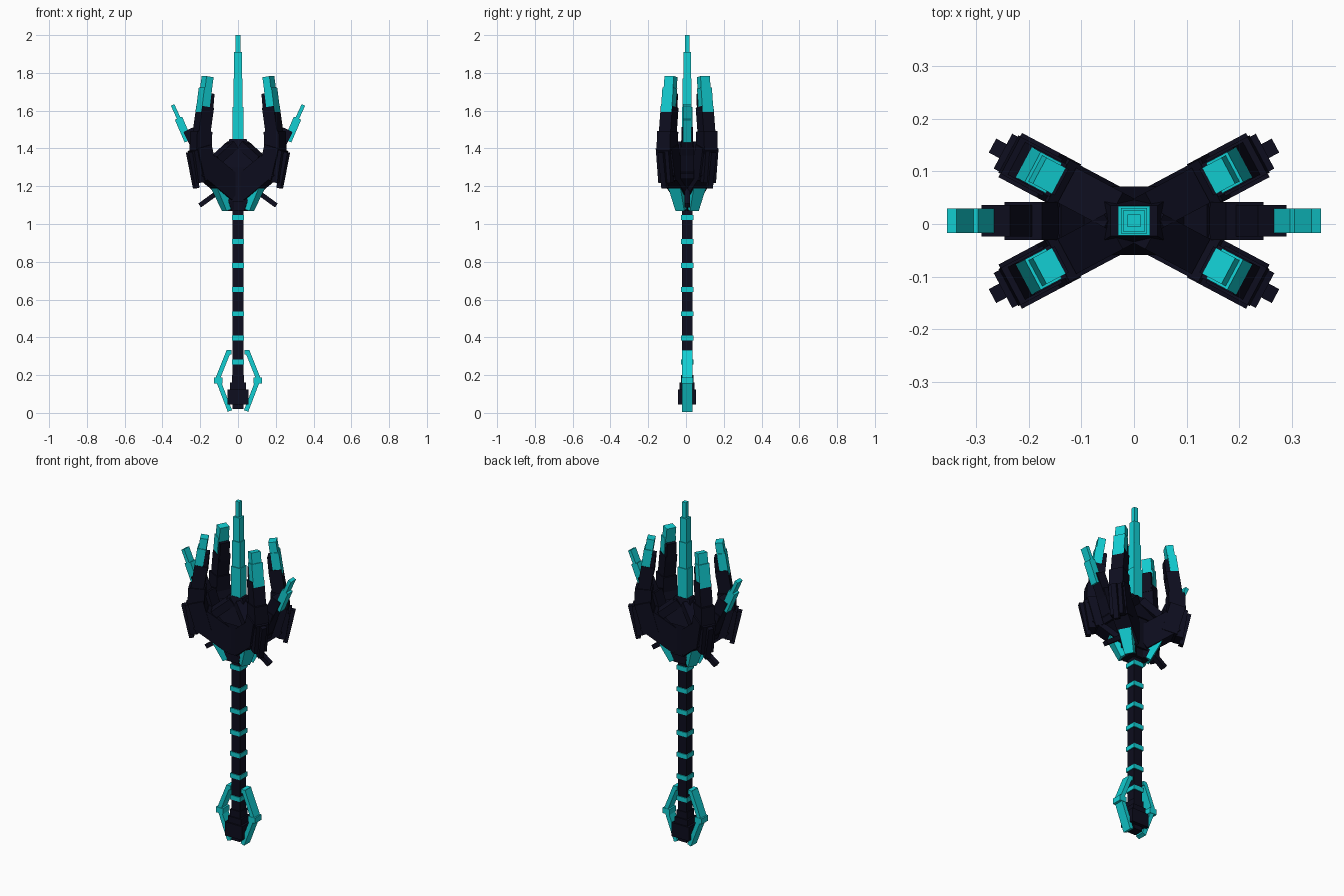
import bpy
from math import radians
from mathutils import Matrix, Vector

if "Cube" in bpy.data.objects:
    bpy.data.objects.remove(bpy.data.objects["Cube"])

AXIS_Y = 0.006  # the staff axis sits slightly behind the centre


def material(name, rgb):
    m = bpy.data.materials.new(name)
    m.use_nodes = True
    m.diffuse_color = (*rgb, 1)
    bsdf = m.node_tree.nodes["Principled BSDF"]
    bsdf.inputs["Base Color"].default_value = (*rgb, 1)
    bsdf.inputs["Roughness"].default_value = 0.7
    return m


DARK = material("dark navy", (0.004, 0.004, 0.013))
CYAN = material("bright cyan", (0.006, 0.62, 0.65))


def beam(name, start, end, width, thick, mat, angle=0, taper=1.0):
    """Box from start to end, given as (radius, height), turned about the axis."""
    a, b = Vector((start[0], 0, start[1])), Vector((end[0], 0, end[1]))
    along = (b - a).normalized()
    side = Vector((0, 1, 0))
    across = side.cross(along)
    turn = Matrix.Rotation(radians(angle), 4, "Z")
    verts = []
    for p, k in ((a, 1.0), (b, taper)):
        for s, t in ((-1, -1), (1, -1), (1, 1), (-1, 1)):
            v = turn @ (p + side * (s * width * k / 2) + across * (t * thick * k / 2))
            verts.append(v + Vector((0, AXIS_Y, 0)))
    faces = [(3, 2, 1, 0), (4, 5, 6, 7)]
    faces += [(i, (i + 1) % 4, (i + 1) % 4 + 4, i + 4) for i in range(4)]
    mesh = bpy.data.meshes.new(name)
    mesh.from_pydata(verts, [], faces)
    mesh.materials.append(mat)
    mesh.validate()
    ob = bpy.data.objects.new(name, mesh)
    bpy.context.collection.objects.link(ob)
    return ob


def post(name, z0, z1, x_size, y_size, mat, taper=1.0):
    """Upright block on the staff axis."""
    return beam(name, (0, z0), (0, z1), y_size, x_size, mat, taper=taper)


# Shaft and its glowing bands
post("shaft", 0.02, 1.1, 0.056, 0.056, DARK)
for i in range(7):
    z = 0.27 + i * 0.1275
    post("shaft_band", z - 0.013, z + 0.013, 0.066, 0.066, CYAN)

# Stepped pommel
post("pommel_base", 0.045, 0.125, 0.112, 0.096, DARK)
post("pommel_middle", 0.12, 0.16, 0.085, 0.08, DARK)
post("pommel_top", 0.155, 0.2, 0.066, 0.066, DARK)

# Angular loop around the pommel
for angle in (0, 180):
    beam("loop_upper", (0.05, 0.325), (0.108, 0.18), 0.055, 0.024, CYAN, angle)
    beam("loop_lower", (0.108, 0.18), (0.043, 0.01), 0.055, 0.024, CYAN, angle)
    beam("loop_corner", (0.104, 0.155), (0.104, 0.187), 0.06, 0.045, CYAN, angle)
    beam("loop_clasp", (0.035, 0.32), (0.06, 0.32), 0.055, 0.024, CYAN, angle)

# Head core
post("head_collar", 1.07, 1.13, 0.12, 0.09, DARK)
post("head_core", 1.12, 1.32, 0.17, 0.115, DARK)
post("head_crown", 1.3, 1.45, 0.2, 0.13, DARK, 0.45)

# Central blade, stepped to a point
post("blade_base", 1.4, 1.62, 0.06, 0.056, CYAN)
post("blade_middle", 1.61, 1.77, 0.05, 0.048, CYAN)
post("blade_upper", 1.76, 1.91, 0.042, 0.04, CYAN)
post("blade_tip", 1.9, 2.0, 0.024, 0.024, CYAN)

# Four diagonal claws: name, start, end, width, thickness, colour
CLAW = [
    ("claw_root", (0.02, 1.18), (0.2, 1.31), 0.09, 0.13, DARK),
    ("claw_shoulder", (0.03, 1.42), (0.13, 1.34), 0.075, 0.045, DARK),
    ("claw_knuckle", (0.18, 1.24), (0.225, 1.41), 0.095, 0.085, DARK),
    ("claw_guard", (0.235, 1.22), (0.262, 1.39), 0.075, 0.04, DARK),
    ("claw_spur", (0.25, 1.19), (0.292, 1.38), 0.03, 0.025, DARK),
    ("claw_wrist", (0.225, 1.37), (0.22, 1.49), 0.08, 0.09, DARK),
    ("claw_finger", (0.222, 1.46), (0.197, 1.62), 0.07, 0.07, DARK),
    ("claw_finger_lining", (0.178, 1.58), (0.168, 1.69), 0.056, 0.025, DARK),
    ("claw_nail", (0.214, 1.59), (0.195, 1.72), 0.065, 0.046, CYAN),
    ("claw_nail_tip", (0.197, 1.68), (0.182, 1.78), 0.056, 0.042, CYAN),
]
for angle in (28, 152, 208, 332):
    for part in CLAW:
        beam(*part, angle)
    beam("claw_base_plate", (0.066, 1.075), (0.122, 1.2), 0.052, 0.034, CYAN, angle, 1.4)
    beam("claw_underside", (0.035, 1.08), (0.1, 1.24), 0.06, 0.04, DARK, angle)

# Two outer prongs
PRONG = [
    ("prong_root", (0.02, 1.19), (0.17, 1.31), 0.07, 0.1, DARK),
    ("prong_elbow", (0.15, 1.25), (0.21, 1.42), 0.072, 0.075, DARK),
    ("prong_forearm", (0.195, 1.36), (0.262, 1.5), 0.06, 0.06, DARK),
    ("prong_nail", (0.263, 1.44), (0.315, 1.56), 0.046, 0.042, CYAN),
    ("prong_nail_tip", (0.305, 1.54), (0.346, 1.63), 0.046, 0.02, CYAN),
    ("prong_spur", (0.09, 1.18), (0.203, 1.098), 0.03, 0.025, DARK),
]
for angle in (0, 180):
    for part in PRONG:
        beam(*part, angle)
